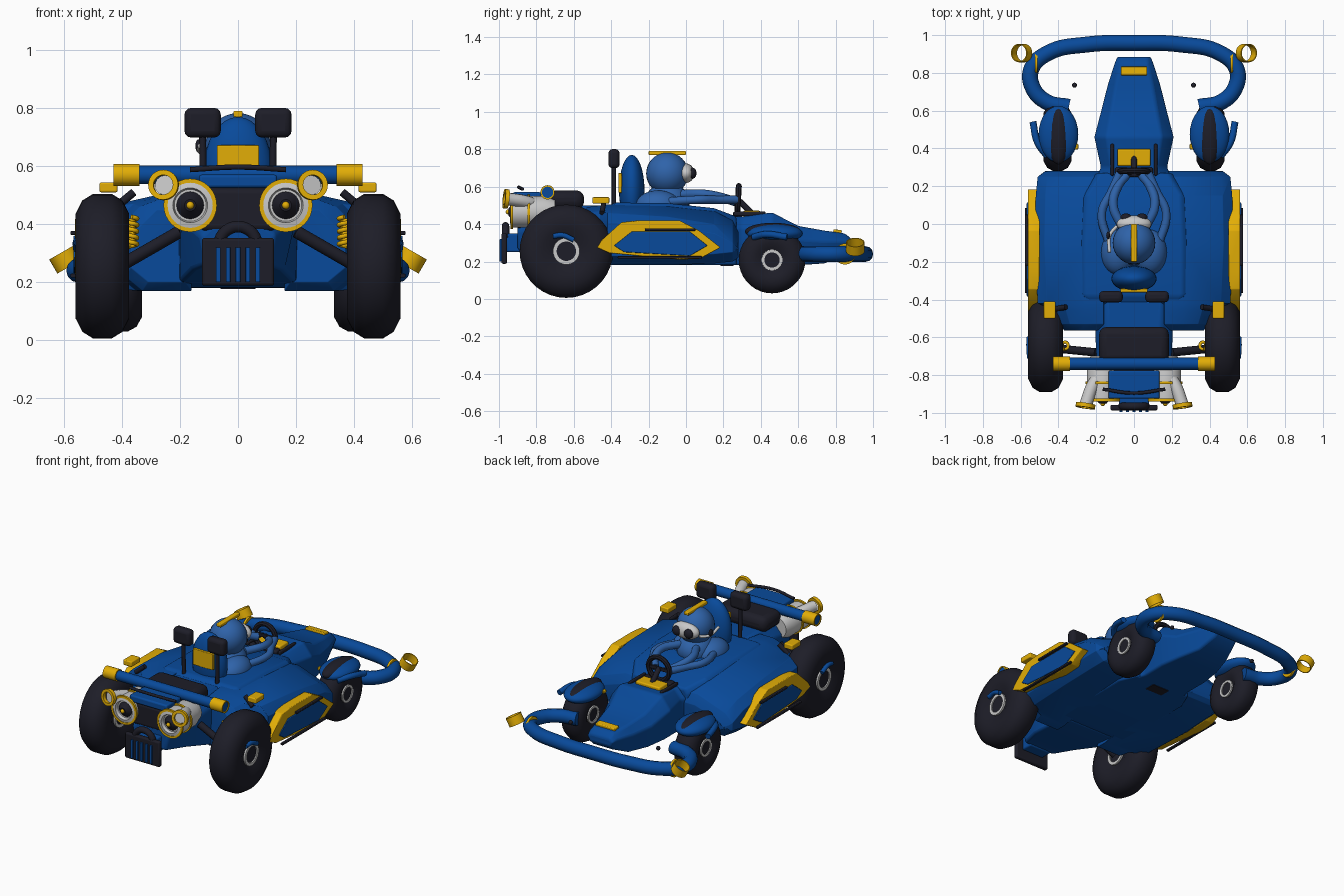
import bpy, bmesh, math
from mathutils import Vector, Matrix

if "Cube" in bpy.data.objects:
    bpy.data.objects.remove(bpy.data.objects["Cube"])


def material(name, rgb):
    m = bpy.data.materials.new(name)
    m.diffuse_color = (*rgb, 1)
    m.use_nodes = True
    m.node_tree.nodes["Principled BSDF"].inputs["Base Color"].default_value = m.diffuse_color
    return m


BLUE = material("deep_blue", (0.0025, 0.068, 0.325))
SKIN = material("light_blue", (0.028, 0.125, 0.40))
GOLD = material("yellow", (0.76, 0.42, 0.002))
DARK = material("charcoal", (0.0125, 0.0125, 0.021))
PALE = material("pale_grey", (0.58, 0.58, 0.58))


def finish(name, bm, mat, bevel=0, angle=40):
    bmesh.ops.recalc_face_normals(bm, faces=bm.faces[:])
    me = bpy.data.meshes.new(name)
    bm.to_mesh(me)
    bm.free()
    me.materials.append(mat)
    ob = bpy.data.objects.new(name, me)
    bpy.context.collection.objects.link(ob)
    bpy.ops.object.select_all(action='DESELECT')
    ob.select_set(True)
    bpy.context.view_layer.objects.active = ob
    bpy.ops.object.shade_smooth_by_angle(angle=math.radians(angle))
    if bevel:
        mod = ob.modifiers.new("bevel", 'BEVEL')
        mod.width, mod.segments = bevel, 3
        mod.limit_method, mod.angle_limit = 'ANGLE', math.radians(25)
    return ob


def box(name, c, size, mat, bevel=0.01, rot=None):
    bm = bmesh.new()
    m = Matrix.Translation(c) @ (rot or Matrix()) @ Matrix.Diagonal((*size, 1))
    bmesh.ops.create_cube(bm, size=1, matrix=m)
    return finish(name, bm, mat, bevel)


def ball(name, c, radii, mat):
    bm = bmesh.new()
    m = Matrix.Translation(c) @ Matrix.Diagonal((*radii, 1))
    bmesh.ops.create_uvsphere(bm, u_segments=28, v_segments=16, radius=1, matrix=m)
    return finish(name, bm, mat, angle=60)


def loft(name, rings, mat, bevel=0.0, angle=40):
    """Skin a list of equal-length point rings and cap both ends."""
    bm = bmesh.new()
    vs = [[bm.verts.new(p) for p in r] for r in rings]
    n = len(vs[0])
    for a, b in zip(vs, vs[1:]):
        for i in range(n):
            bm.faces.new((a[i], a[(i + 1) % n], b[(i + 1) % n], b[i]))
    bm.faces.new(vs[0])
    bm.faces.new(vs[-1])
    return finish(name, bm, mat, bevel, angle)


def lathe(name, c, axis, profile, mat, seg=32, angle=40):
    """Spin (distance along axis, radius) points; the profile is a closed loop."""
    q = Vector((0, 0, 1)).rotation_difference(Vector(axis))
    bm = bmesh.new()
    rings = []
    for k in range(seg):
        a = 2 * math.pi * k / seg
        rings.append([bm.verts.new(Vector(c) + q @ Vector((r * math.cos(a), r * math.sin(a), t)))
                      for t, r in profile])
    n = len(profile)
    for k in range(seg):
        a, b = rings[k], rings[(k + 1) % seg]
        for i in range(n):
            bm.faces.new((a[i], a[(i + 1) % n], b[(i + 1) % n], b[i]))
    bmesh.ops.remove_doubles(bm, verts=bm.verts[:], dist=1e-5)
    return finish(name, bm, mat, angle=angle)


def disc(name, c, axis, r, h, mat, r2=None):
    return lathe(name, c, axis, [(-h / 2, 0), (-h / 2, r), (h / 2, r if r2 is None else r2), (h / 2, 0)], mat)


def ring(name, c, axis, r, r_in, h, mat):
    return lathe(name, c, axis, [(-h / 2, r_in), (-h / 2, r), (h / 2, r), (h / 2, r_in)], mat)


def tube(name, pts, r, mat, smooth=True):
    cu = bpy.data.curves.new(name, 'CURVE')
    cu.dimensions, cu.bevel_depth, cu.bevel_resolution, cu.use_fill_caps = '3D', r, 4, True
    if smooth:
        sp = cu.splines.new('BEZIER')
        sp.bezier_points.add(len(pts) - 1)
        for bp, p in zip(sp.bezier_points, pts):
            bp.co, bp.handle_left_type, bp.handle_right_type = p, 'AUTO', 'AUTO'
    else:
        sp = cu.splines.new('POLY')
        sp.points.add(len(pts) - 1)
        for sv, p in zip(sp.points, pts):
            sv.co = (*p, 1)
    tmp = bpy.data.objects.new(name + "_path", cu)
    me = bpy.data.meshes.new_from_object(tmp)
    bpy.data.objects.remove(tmp)
    bm = bmesh.new()
    bm.from_mesh(me)
    bpy.data.meshes.remove(me)
    return finish(name, bm, mat, angle=50)


# central hull: (y, half width low, half width high, z bottom, z shoulder, z top)
def hull(name, secs, bevel, crown=.7):
    rings = [[(-a, y, zb), (a, y, zb), (b, y, zm), (b * crown, y, zt), (-b * crown, y, zt), (-b, y, zm)]
             for y, a, b, zb, zm, zt in secs]
    return loft(name, rings, BLUE, bevel)


hull("cockpit_tub", [(-.43, .22, .25, .19, .46, .49), (-.38, .24, .285, .18, .49, .515),
                     (-.1, .25, .285, .18, .49, .512), (.15, .25, .275, .18, .46, .485), (.27, .2, .2, .18, .41, .44)], .012, .9)
hull("nose", [(.2, .2, .22, .18, .38, .44), (.3, .17, .175, .18, .38, .44), (.46, .17, .212, .18, .38, .462),
              (.6, .15, .175, .18, .32, .39), (.74, .11, .14, .19, .31, .365), (.85, .08, .105, .24, .31, .35),
              (.885, .07, .095, .27, .30, .32)], .012)
hull("rear_body", [(-.9, .11, .13, .26, .36, .40), (-.75, .16, .2, .24, .42, .49),
                   (-.58, .2, .205, .2, .44, .5), (-.4, .21, .21, .18, .44, .5)], .015)
box("floor_hatch", (0, .22, .18), (.12, .07, .008), DARK, 0)

for s in (-1, 1):
    # side pods: (y, inner x, outer x, z bottom, z outer, z inner top)
    pods = [(-.565, .18, .37, .20, .41, .45), (-.53, .16, .39, .17, .46, .49), (-.46, .16, .41, .17, .47, .5),
            (-.42, .16, .51, .18, .46, .505), (-.1, .16, .525, .18, .44, .50), (.15, .16, .52, .19, .40, .47),
            (.25, .16, .51, .20, .35, .42), (.28, .16, .47, .22, .31, .36)]
    loft("side_pod", [[(s * xi, y, zb), (s * (xo - .06), y, zb), (s * xo, y, zb + .05), (s * xo, y, zo - .05),
                       (s * (xo - .05), y, zo), (s * (xi + .1), y, zt), (s * xi, y, zt)]
                      for y, xi, xo, zb, zo, zt in pods], BLUE, .015)
    # side panels with inset and rub strips
    outer = [(-.475, .275), (-.45, .315), (-.345, .41), (-.25, .42), (-.035, .42), (.07, .365), (.185, .275),
             (.075, .215), (-.035, .21), (-.41, .245)]
    inner = [(-.385, .285), (-.29, .36), (.02, .36), (.115, .285), (.02, .23), (-.33, .25)]
    for nm, pl, a, b, m in (("side_panel", outer, .50, .562, GOLD), ("side_panel_inset", inner, .54, .568, BLUE)):
        loft(nm, [[(s * x, y, z) for y, z in pl] for x in (a, b)], m, .004)
    for z, y, ln in ((.37, -.085, .27), (.222, -.14, .45)):
        box("rub_strip", (s * .569, y, z), (.018, ln, .014), DARK, .004)

    # wheels: (name, x, y, z, radius, half width, hub radius)
    for nm, x, y, z, r, w, h in (("rear", .468, -.64, .255, .252, .092, .07), ("front", .405, .46, .208, .18, .073, .055)):
        lathe(nm + "_tyre", (s * x, y, z), (s, 0, 0),
              [(-w * .75, h), (-w, r * .5), (-w, r * .72), (-w * .75, r * .9), (-w * .35, r * .99), (w * .35, r * .99),
               (w * .75, r * .9), (w, r * .72), (w, r * .5), (w * .75, h)], DARK, 36, 50)
        ring(nm + "_rim", (s * x, y, z), (s, 0, 0), h * 1.02, h * .74, w * 1.75, PALE)
        disc(nm + "_hub", (s * x, y, z), (s, 0, 0), h * .75, w * 1.6, DARK)

    # rear suspension and springs
    tube("rear_lower_arm", [(s * .2, -.68, .375), (s * .4, -.66, .26)], .022, DARK, False)
    tube("rear_spring", [(s * (.365 + .016 * math.cos(t * 1.2)), -.645 + .02 * math.sin(t * 1.2), .32 + t * .0042)
                         for t in range(26)], .008, GOLD)
    tube("rear_wheel_fin", [(s * .552, -.71, .335), (s * .556, -.66, .34), (s * .556, -.60, .315)], .014, BLUE)

    # front fenders
    ball("front_fender", (s * .40, .475, .35), (.105, .15, .05), BLUE)
    ball("fender_pad", (s * .40, .465, .36), (.06, .15, .047), DARK)
    tube("fender_fin", [(s * .46, .36, .33), (s * .51, .43, .345), (s * .535, .54, .33)], .018, BLUE)
    ball("fender_bolt", (s * .315, .735, .27), (.013, .013, .013), DARK)
    box("fender_clip", (s * .305, .41, .35), (.02, .03, .02), GOLD, .004)

    # bumper rings and bands
    ring("bumper_ring", (s * .595, .905, .278), (s * .5, 0, .87), .049, .044, .056, GOLD)
    ring("bumper_band", (s * .517, .85, .24), (s, 0, 0), .056, .02, .014, GOLD)

    # rear lamp blocks
    box("marker_lamp", (s * .447, -.455, .527), (.062, .09, .034), GOLD, .006)
    tube("marker_stalk", [(s * .36, -.44, .51), (s * .42, -.45, .46)], .014, DARK, False)

    # jet engines
    jx, jz = s * .165, .465
    lathe("jet_body", (jx, -.82, jz), (0, -1, 0), [(-.12, 0), (-.12, .065), (-.06, .085), (.115, .083),
                                                (.12, .06), (.1, .055), (.1, 0)], PALE)
    for y in (-.84, -.932):
        ring("jet_band", (jx, y, jz), (0, 1, 0), .092, .078, .014, GOLD)
    disc("jet_cone", (jx, -.93, jz), (0, -1, 0), .056, .04, DARK, .02)
    ball("jet_tip", (jx, -.951, jz), (.013, .013, .013), GOLD)
    # flared exhaust pipes
    tube("exhaust_pipe", [(s * .18, -.8, .50), (s * .22, -.86, .52), (s * .255, -.955, .535)], .034, PALE)
    ring("exhaust_flare", (s * .257, -.962, .535), (s * .15, -1, .1), .052, .034, .022, GOLD)
    # roof bar cap and headrest
    ring("bar_cap", (s * .385, -.74, .57), (1, 0, 0), .038, .03, .09, GOLD)
    box("headrest", (s * .122, -.385, .75), (.125, .06, .102), DARK, .022)
    tube("headrest_stem", [(s * .122, -.385, .71), (s * .12, -.385, .5)], .012, DARK, False)

    # driver limbs
    ball("shoulder", (s * .085, -.15, .50), (.09, .12, .08), SKIN)
    tube("outer_arm", [(s * .13, -.11, .52), (s * .17, .06, .53), (s * .12, .17, .53), (s * .075, .27, .53)], .022, SKIN)
    tube("inner_arm", [(s * .06, -.02, .56), (s * .11, .1, .56), (s * .085, .2, .54), (s * .04, .26, .52)], .024, SKIN)
    ball("goggle_lens", (s * .042, .034, .672), (.03, .022, .03), DARK)
    box("dash_rail", (s * .115, .34, .455), (.018, .17, .025), DARK, .008)

# front bumper hoop
right = [(.345, .62), (.46, .645), (.535, .72), (.543, .82), (.455, .905), (.25, .95)]
tube("bumper_hoop", [(-x, y, .24) for x, y in right] + [(0, .958, .24)] + [(x, y, .24) for x, y in right[::-1]], .042, BLUE)

# nose badge plate, dash and steering
box("nose_plate", (0, .81, .36), (.14, .045, .02), GOLD, .005, Matrix.Rotation(-.12, 4, 'X'))
box("dash_cover", (0, .352, .452), (.175, .09, .04), GOLD, .008)
box("pedal_box", (0, .275, .445), (.2, .05, .04), DARK, .01)
tube("steering_column", [(0, .36, .45), (0, .278, .53)], .016, DARK, False)
lathe("steering_wheel", (0, .278, .53), (0, -1, .06), [(.016 * math.sin(a * math.pi / 4), .074 + .016 * math.cos(a * math.pi / 4))
                                                     for a in range(8)], DARK)
box("steering_spoke", (0, .278, .53), (.15, .015, .022), DARK, .004)

# seat
ball("seat_back", (0, -.29, .58), (.12, .068, .19), BLUE)
box("seat_plate", (0, -.352, .62), (.145, .02, .105), GOLD, .004)

# driver
ball("driver_torso", (0, -.1, .52), (.11, .12, .1), SKIN)
ball("driver_head", (0, -.1, .67), (.113, .113, .113), SKIN)
box("helmet_crest", (0, -.1, .78), (.032, .2, .022), GOLD, .005)
ball("mask", (0, .0, .672), (.092, .045, .052), PALE)
tube("breathing_pipe", [(-.09, -.01, .65), (-.128, -.06, .65), (-.13, -.15, .67)], .009, PALE)
ball("breathing_valve", (-.137, -.06, .67), (.01, .02, .022), DARK)

# rear deck, roof bar and spoiler
box("engine_cover", (0, -.64, .53), (.37, .19, .10), DARK, .04)
tube("roof_bar", [(-.425, -.74, .57), (.425, -.74, .57)], .032, BLUE, False)
box("rear_deck", (0, -.85, .548), (.27, .15, .045), BLUE, .01)
box("engine_core", (0, -.82, .45), (.26, .17, .15), DARK, .02)
tube("rear_lip", [(-.165, -.875, .588), (0, -.895, .597), (.165, -.875, .588)], .009, DARK)

# rear grille with slats and hoop
box("rear_grille", (0, -.972, .27), (.25, .03, .165), DARK, .01)
for k in range(5):
    box("grille_slat", (-.068 + .034 * k, -.989, .26), (.016, .014, .12), BLUE, .002)
tube("grille_hoop", [(.066 * math.cos(a * math.pi / 6), -.965, .325 + .066 * math.sin(a * math.pi / 6))
                     for a in range(7)], .02, DARK)
box("grille_mount", (0, -.92, .3), (.16, .08, .1), BLUE, .01)
